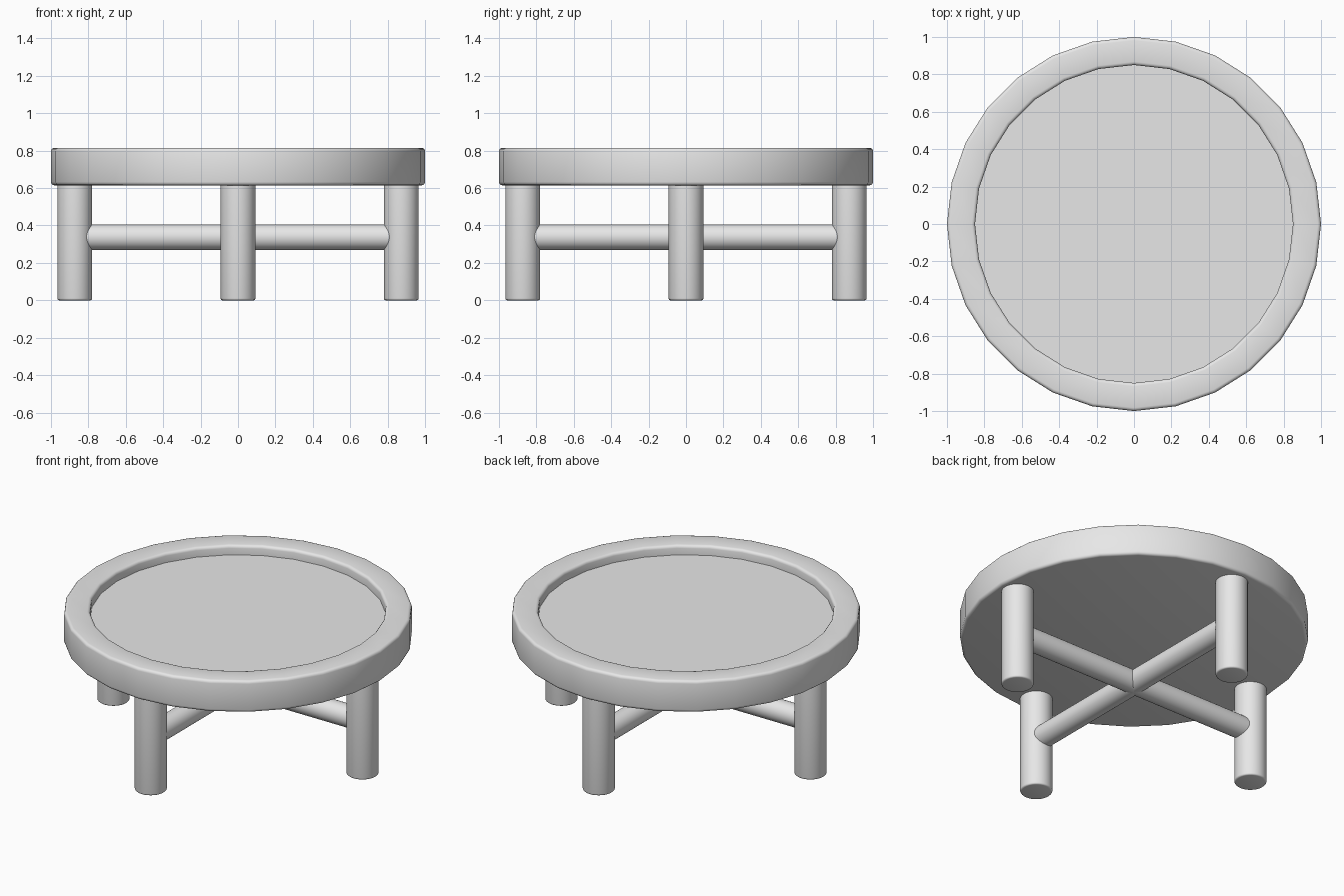
import bpy
import bmesh
from math import cos, sin, pi, radians
from mathutils import Matrix

cube = bpy.data.objects.get("Cube")
if cube:
    bpy.data.objects.remove(cube, do_unlink=True)

# One plain finish for every part
grey = bpy.data.materials.new("light_grey")
grey.use_nodes = True
colour = (0.8, 0.8, 0.8, 1)
grey.diffuse_color = colour
grey.node_tree.nodes["Principled BSDF"].inputs["Base Color"].default_value = colour


def lathe(name, profile, sides, matrix=Matrix()):
    """Turn an (r, z) profile, listed bottom to top, and cap both ends."""
    bm = bmesh.new()
    rings = [[bm.verts.new((r * cos(2 * pi * i / sides), r * sin(2 * pi * i / sides), z))
              for i in range(sides)] for r, z in profile]
    for low, high in zip(rings, rings[1:]):
        for i in range(sides):
            j = (i + 1) % sides
            bm.faces.new((low[i], low[j], high[j], high[i]))
    bm.faces.new(rings[0][::-1])
    bm.faces.new(rings[-1])
    bm.transform(matrix)
    mesh = bpy.data.meshes.new(name)
    bm.to_mesh(mesh)
    bm.free()
    mesh.materials.append(grey)
    obj = bpy.data.objects.new(name, mesh)
    bpy.context.collection.objects.link(obj)
    bpy.ops.object.select_all(action="DESELECT")
    bpy.context.view_layer.objects.active = obj
    obj.select_set(True)
    bpy.ops.object.shade_smooth_by_angle(angle=radians(40))
    return obj


def rounded(r, z, size, start):
    """Quarter-round corner points about centre (r, z), turning from start degrees."""
    return [(r + size * cos(radians(start + a)), z + size * sin(radians(start + a)))
            for a in (0, 30, 60, 90)]


# Round top with softened edges, raised rim and sunken floor
BOTTOM, TOP, SOFT = 0.615, 0.815, 0.018
lathe("tray_top",
      rounded(1 - SOFT, BOTTOM + SOFT, SOFT, -90)
      + rounded(1 - SOFT, TOP - SOFT, SOFT, 0)
      + rounded(0.85 + SOFT, TOP - SOFT, SOFT, 90)
      + [(0.85, 0.755)], 28)

# Four round legs with softened feet
leg_profile = rounded(0.083, 0.01, 0.01, -90) + [(0.093, BOTTOM + 0.01)]
for side, x, y in (("left", 1, 0), ("right", -1, 0), ("front", 0, -1), ("back", 0, 1)):
    lathe(side + "_leg", leg_profile, 32,
          Matrix.Translation((0.873 * x, 0.873 * y, 0)))

# Two crossing stretchers, ending inside the legs
rod_profile = [(0.068, -0.87), (0.068, 0.87)]
for name, axis in (("side_stretcher", "Y"), ("front_back_stretcher", "X")):
    lathe(name, rod_profile, 32,
          Matrix.Translation((0, 0, 0.338)) @ Matrix.Rotation(pi / 2, 4, axis))
